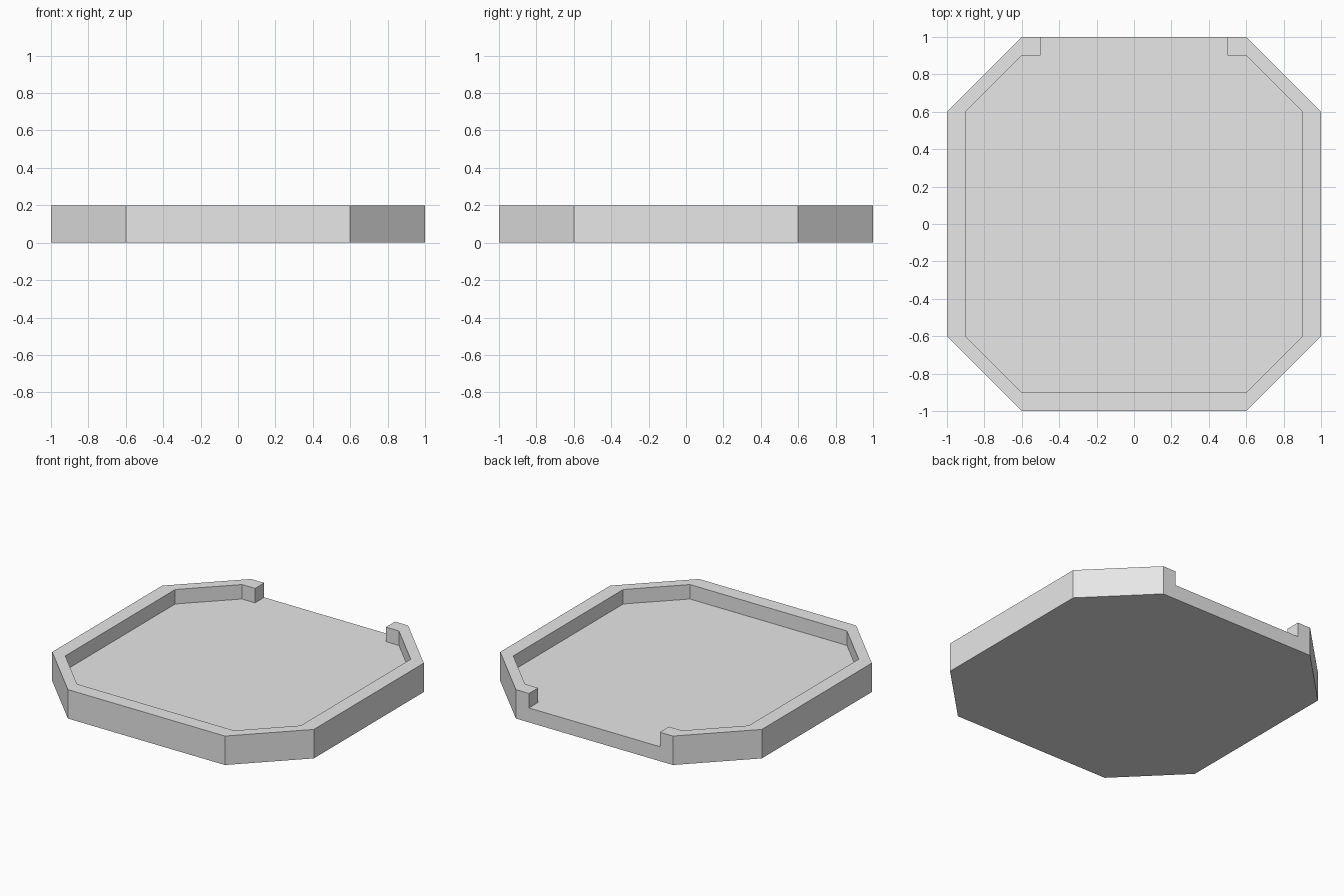
import bpy
import bmesh

cube = bpy.data.objects.get("Cube")
if cube:
    bpy.data.objects.remove(cube, do_unlink=True)

grey = bpy.data.materials.new("light grey")
grey.use_nodes = True
colour = (0.8, 0.8, 0.8, 1)
grey.diffuse_color = colour
grey.node_tree.nodes["Principled BSDF"].inputs["Base Color"].default_value = colour

HEIGHT, FLOOR, HALF, CORNER, WALL, GAP = 0.2, 0.1, 1.0, 0.6, 0.1, 0.5


def prism(name, right_side, z0, z1):
    """Extrude an outline given by its +x half, listed front to back."""
    outline = right_side + [(-x, y) for x, y in reversed(right_side)]
    bm = bmesh.new()
    base = bm.faces.new([bm.verts.new((x, y, z0)) for x, y in outline])
    top = bmesh.ops.extrude_face_region(bm, geom=[base])["geom"]
    bmesh.ops.translate(bm, vec=(0, 0, z1 - z0),
                        verts=[v for v in top if isinstance(v, bmesh.types.BMVert)])
    bmesh.ops.recalc_face_normals(bm, faces=bm.faces)
    mesh = bpy.data.meshes.new(name)
    bm.to_mesh(mesh)
    bm.free()
    mesh.materials.append(grey)
    obj = bpy.data.objects.new(name, mesh)
    bpy.context.collection.objects.link(obj)
    return obj


# Chamfered square block
tray = prism("tray", [(CORNER, -HALF), (HALF, -CORNER),
                      (HALF, CORNER), (CORNER, HALF)], 0, HEIGHT)

# Recess that leaves a rim, running out through the opening at the back
inner = HALF - WALL
recess = prism("recess_cutter", [(CORNER, -inner), (inner, -CORNER), (inner, CORNER),
                                 (CORNER, inner), (GAP, inner), (GAP, HALF + WALL)],
               FLOOR, HEIGHT + WALL)
recess.hide_render = True

cut = tray.modifiers.new("recess", "BOOLEAN")
cut.operation = "DIFFERENCE"
cut.solver = "EXACT"
cut.object = recess
bpy.context.view_layer.objects.active = tray
bpy.ops.object.modifier_apply(modifier=cut.name)
bpy.data.objects.remove(recess, do_unlink=True)
